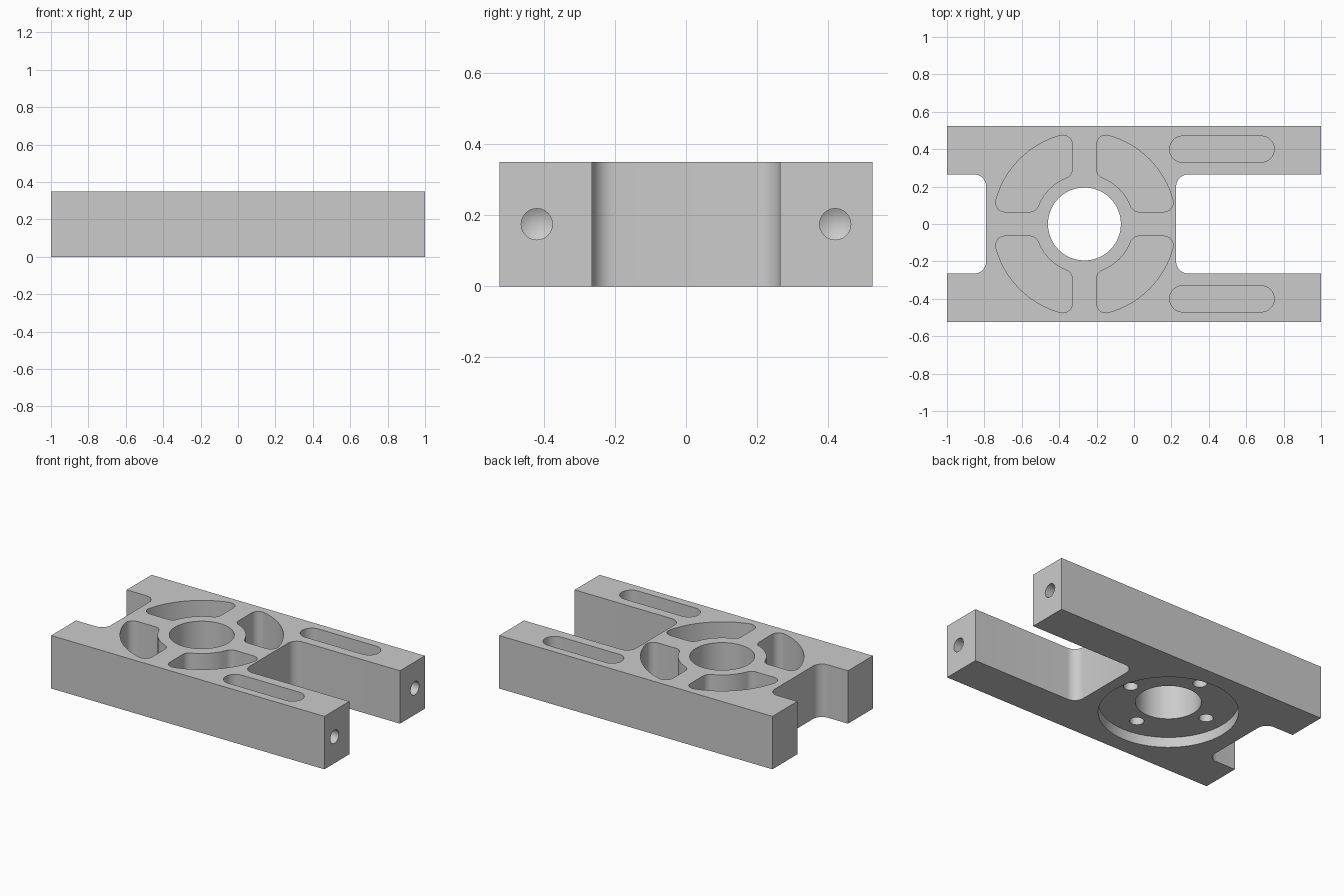
import bpy, bmesh
from math import sin, cos, pi, sqrt, atan2
from mathutils import Matrix, Vector

if "Cube" in bpy.data.objects:
    bpy.data.objects.remove(bpy.data.objects["Cube"])

HEIGHT, HALF_WIDTH = 0.35, 0.525
HUB_X, FLOOR = -0.265, 0.11      # bore centre and pocket floor height
OVER = 0.1                       # how far cutters stick out of the body

grey = bpy.data.materials.new("plain_grey")
grey.use_nodes = True
grey.diffuse_color = (0.6, 0.6, 0.6, 1)
grey.node_tree.nodes["Principled BSDF"].inputs["Base Color"].default_value = (0.6, 0.6, 0.6, 1)


def make_object(name, bm):
    bmesh.ops.recalc_face_normals(bm, faces=bm.faces)
    mesh = bpy.data.meshes.new(name)
    bm.to_mesh(mesh)
    bm.free()
    mesh.materials.append(grey)
    obj = bpy.data.objects.new(name, mesh)
    bpy.context.collection.objects.link(obj)
    return obj


def prism(name, points, z0, z1):
    bm = bmesh.new()
    face = bm.faces.new([bm.verts.new((x, y, z0)) for x, y in points])
    top = bmesh.ops.extrude_face_region(bm, geom=[face])["geom"]
    verts = [v for v in top if isinstance(v, bmesh.types.BMVert)]
    bmesh.ops.translate(bm, verts=verts, vec=(0, 0, z1 - z0))
    return make_object(name, bm)


def arc(cx, cy, r, a0, a1, n=8):
    return [(cx + r * cos(a0 + (a1 - a0) * i / n), cy + r * sin(a0 + (a1 - a0) * i / n))
            for i in range(n + 1)]


def circle(cx, cy, r, n):
    return arc(cx, cy, r, 0, 2 * pi, n)[:-1]


def rounded_box(x0, x1, y0, y1, r):
    pts = []
    for i, (cx, cy) in enumerate([(x1 - r, y1 - r), (x0 + r, y1 - r),
                                  (x0 + r, y0 + r), (x1 - r, y0 + r)]):
        pts += arc(cx, cy, r, i * pi / 2, (i + 1) * pi / 2)
    return pts


def pocket_outline(wall, inner, outer, r):
    """Quarter ring with rounded corners, in the +x +y quadrant."""
    c = wall + r
    far, near = sqrt((outer - r) ** 2 - c * c), sqrt((inner + r) ** 2 - c * c)
    t, s = atan2(c, far), atan2(c, near)
    pts = arc(far, c, r, -pi / 2, t)
    pts += arc(0, 0, outer, t, pi / 2 - t, 16)[1:-1]
    pts += arc(c, far, r, pi / 2 - t, pi)
    pts += arc(c, near, r, pi, 1.5 * pi - s)
    pts += arc(0, 0, inner, pi / 2 - s, s, 10)[1:-1]
    pts += arc(near, c, r, pi + s, 1.5 * pi)
    return pts


def drill(name, side, y):
    """Blind end hole with a conical tip, revolved about the x axis."""
    bm = bmesh.new()
    profile = [(1 + OVER, 0), (1 + OVER, 0.044), (0.83, 0.044), (0.805, 0)]
    verts = [bm.verts.new((x, 0, z)) for x, z in profile]
    edges = [bm.edges.new(pair) for pair in zip(verts, verts[1:])]
    bmesh.ops.spin(bm, geom=verts + edges, cent=(0, 0, 0), axis=(1, 0, 0),
                   angle=2 * pi, steps=24)
    bmesh.ops.remove_doubles(bm, verts=bm.verts, dist=0.0005)
    bm.transform(Matrix.Translation(Vector((0, y, HEIGHT / 2)))
                 @ Matrix.Rotation(pi if side < 0 else 0, 4, "Z"))
    return make_object(name, bm)


# Solid block
W = HALF_WIDTH
body = prism("bracket_body", [(-1, -W), (1, -W), (1, W), (-1, W)], 0, HEIGHT)
top = HEIGHT + OVER

# End notches, central bore and underside recess
cutters = [
    prism("right_notch", rounded_box(0.225, 1.3, -0.265, 0.265, 0.065), -OVER, top),
    prism("left_notch", rounded_box(-1.3, -0.79, -0.265, 0.265, 0.065), -OVER, top),
    prism("recess", circle(HUB_X, 0, 0.415, 64), -OVER, 0.067),
    prism("bore", circle(HUB_X, 0, 0.195, 48), -OVER, top),
]

# Four lightening pockets around the bore
quarter = pocket_outline(0.065, 0.265, 0.49, 0.05)
for sx in (-1, 1):
    for sy in (-1, 1):
        pts = [(HUB_X + sx * x, sy * y) for x, y in quarter]
        cutters.append(prism("pocket", pts, FLOOR, top))
        cutters.append(drill("end_hole", sx, sy * 0.42))

# Arm slots
for sy in (-1, 1):
    cutters.append(prism("slot", rounded_box(0.19, 0.75, sy * 0.4 - 0.07,
                                             sy * 0.4 + 0.07, 0.0699), FLOOR, top))

# Blind screw holes in the recess
for i in range(4):
    a = i * pi / 2
    cutters.append(prism("screw_hole", circle(HUB_X + 0.29 * cos(a), 0.29 * sin(a),
                                              0.043, 24), 0.03, 0.25))

# Cut everything, bake the result and drop the cutters
for cutter in cutters:
    cutter.hide_render = True
    mod = body.modifiers.new(cutter.name, "BOOLEAN")
    mod.operation, mod.solver, mod.object = "DIFFERENCE", "EXACT", cutter
bpy.context.view_layer.update()
baked = bpy.data.meshes.new_from_object(
    body.evaluated_get(bpy.context.evaluated_depsgraph_get()))
body.modifiers.clear()
body.data = baked
baked.materials.clear()
baked.materials.append(grey)
for poly in baked.polygons:
    poly.material_index = 0
for cutter in cutters:
    bpy.data.objects.remove(cutter)

# Smooth curved walls, crisp edges
bpy.ops.object.select_all(action="DESELECT")
body.select_set(True)
bpy.context.view_layer.objects.active = body
bpy.ops.object.shade_smooth_by_angle()
